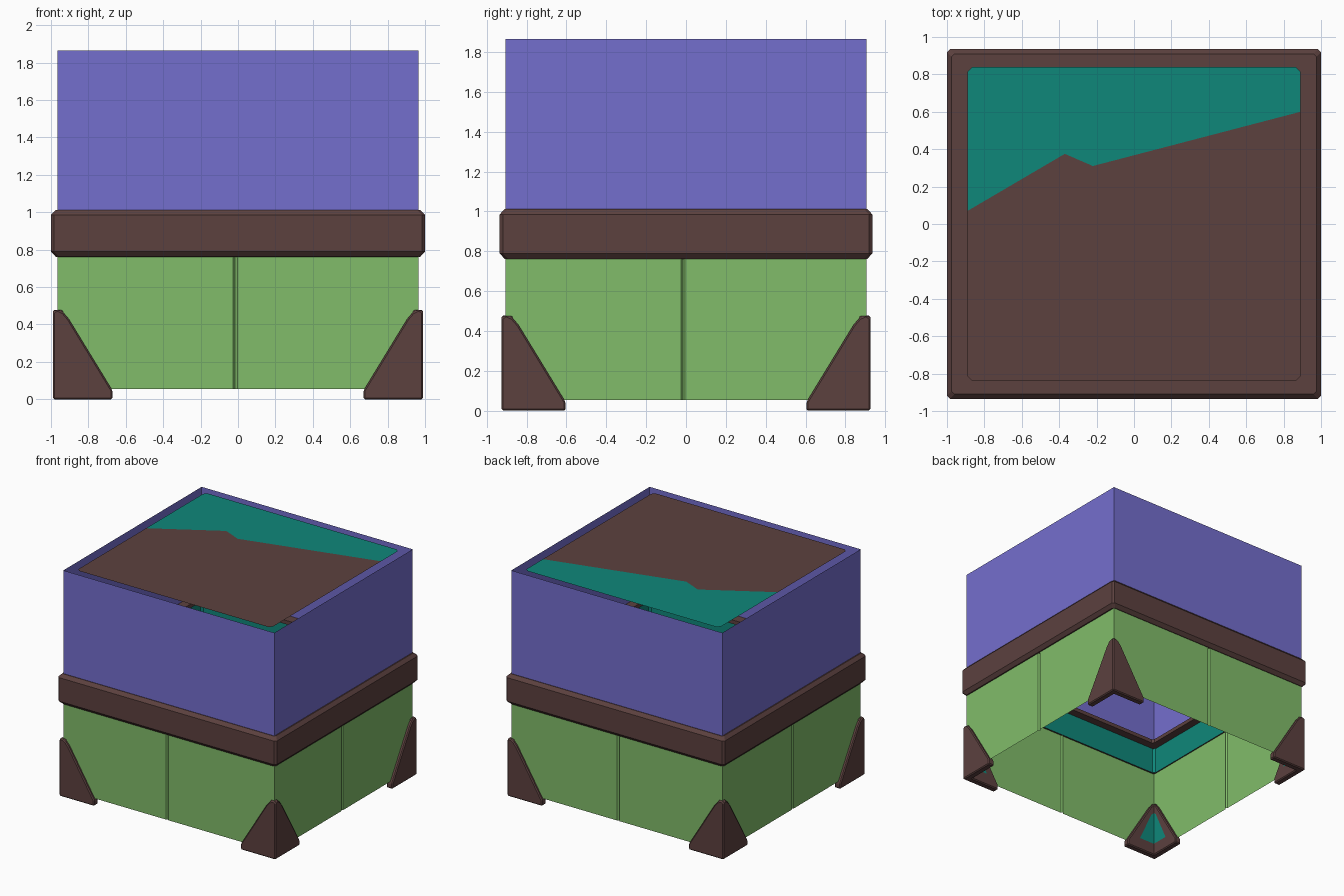
import bpy, bmesh

if "Cube" in bpy.data.objects:
    bpy.data.objects.remove(bpy.data.objects["Cube"])


def material(name, rgb):
    m = bpy.data.materials.new(name)
    lin = [((c / 255 + 0.055) / 1.055) ** 2.4 for c in rgb]
    m.diffuse_color = (*lin, 1)
    m.use_nodes = True
    m.node_tree.nodes["Principled BSDF"].inputs["Base Color"].default_value = m.diffuse_color
    return m


GREEN = material("leaf green", (129, 188, 106))
PURPLE = material("violet", (116, 110, 206))
BROWN = material("dark brown", (92, 65, 63))
TEAL = material("teal", (15, 135, 122))


def make(name, verts, faces, mats, indices=None, fix=True):
    me = bpy.data.meshes.new(name)
    me.from_pydata(verts, [], faces)
    for m in mats:
        me.materials.append(m)
    if indices:
        for p, i in zip(me.polygons, indices):
            p.material_index = i
    if fix:
        bm = bmesh.new()
        bm.from_mesh(me)
        bmesh.ops.recalc_face_normals(bm, faces=bm.faces)
        bm.to_mesh(me)
        bm.free()
    ob = bpy.data.objects.new(name, me)
    bpy.context.collection.objects.link(ob)
    return ob


def chamfered(hx, hy, c):
    """Rectangle outline with cut corners, counter-clockwise."""
    return [(hx, -hy + c), (hx, hy - c), (hx - c, hy), (-hx + c, hy),
            (-hx, hy - c), (-hx, -hy + c), (-hx + c, -hy), (hx - c, -hy)]


def loft(outlines):
    """Quads joining successive (outline, z) rings of equal length."""
    verts, faces = [], []
    n = len(outlines[0][0])
    for pts, z in outlines:
        verts += [(x, y, z) for x, y in pts]
    for r in range(len(outlines) - 1):
        for i in range(n):
            j = (i + 1) % n
            a, b = r * n, (r + 1) * n
            faces.append((a + i, a + j, b + j, b + i))
    return verts, faces


WX, WY = 0.966, 0.905

# Upper glass-like wall: an open sheet
upper = [(-WX, -WY), (WX, -WY), (WX, WY), (-WX, WY)]
make("upper_wall", *loft([(upper, 1.005), (upper, 1.865)]), [PURPLE], fix=False)

# Lower panels: an open sheet with a shallow groove mid-way along each side
g, d, o = 0.011, 0.012, -0.015
lower = [(-WX, -WY), (o - g, -WY), (o, -WY + d), (o + g, -WY),
         (WX, -WY), (WX, o - g), (WX - d, o), (WX, o + g),
         (WX, WY), (o + g, WY), (o, WY - d), (o - g, WY),
         (-WX, WY), (-WX, o + g), (-WX + d, o), (-WX, o - g)]
make("lower_panels", *loft([(lower, 0.055), (lower, 0.775)]), [GREEN], fix=False)

# Band around the middle: bevelled outside, lip on top, teal lining inside
profile = [(0.045, 0.76), (0.025, 0.762), (0.0, 0.79), (0.0, 0.985), (0.025, 1.012),
           (0.11, 1.012), (0.11, 0.98), (0.043, 0.98), (0.045, 0.76)]
rings = [(chamfered(1.0 - s, 0.935 - s, 0.016), z) for s, z in profile]
v, f = loft(rings)
last = len(f) - 8
make("middle_band", v, f, [BROWN, TEAL],
     [1 if i >= last else 0 for i in range(len(f))], fix=False)

# Top sheet, split in two colours along a bent line
z, hx, hy, c = 1.862, 0.89, 0.84, 0.025
split = [(-hx, 0.07), (-0.37, 0.375), (-0.22, 0.31), (hx, 0.60)]
outline = chamfered(hx, hy, c)
back = split + outline[1:5]
front = split[::-1] + outline[5:8] + outline[0:1]
pts = [(x, y, z) for x, y in back + front]
make("top_sheet", pts, [tuple(range(8)), tuple(range(8, 16))],
     [BROWN, TEAL], [1, 0], fix=False)

# Corner feet: two tapering plates meeting at each corner
FX, FY, DEPTH = 0.99, 0.925, 0.055
foot = [(0.0, 0.0), (0.32, 0.0), (0.32, 0.045), (0.085, 0.43), (0.055, 0.465),
        (0.022, 0.48), (0.0, 0.465)]
inset = [(DEPTH, 0.10), (0.20, 0.10), (0.08, 0.36), (DEPTH, 0.38)]


def corner_point(u, w, h, axis, sx, sy):
    """u runs along the wall from the corner, w inward from the wall."""
    a, b = (u, w) if axis == 0 else (w, u)
    return (sx * (FX - a), sy * (FY - b), h)


for sx, xn in ((-1, "left"), (1, "right")):
    for sy, yn in ((-1, "front"), (1, "back")):
        for axis in (0, 1):
            n = len(foot)
            vs = [corner_point(u, w, h, axis, sx, sy) for w in (0, DEPTH) for u, h in foot]
            fs = [tuple(range(n)), tuple(range(n, 2 * n))]
            fs += [(i, (i + 1) % n, n + (i + 1) % n, n + i) for i in range(n)]
            ob = make(f"{yn}_{xn}_foot_{axis + 1}", vs, fs, [BROWN])
            bev = ob.modifiers.new("soft edges", "BEVEL")
            bev.width = 0.008
            bev.segments = 1
            # teal patch on the inner side
            vs = [corner_point(u, DEPTH + 0.002, h, axis, sx, sy) for u, h in inset]
            make(f"{yn}_{xn}_foot_lining_{axis + 1}", vs, [(0, 1, 2, 3)], [TEAL], fix=False)
